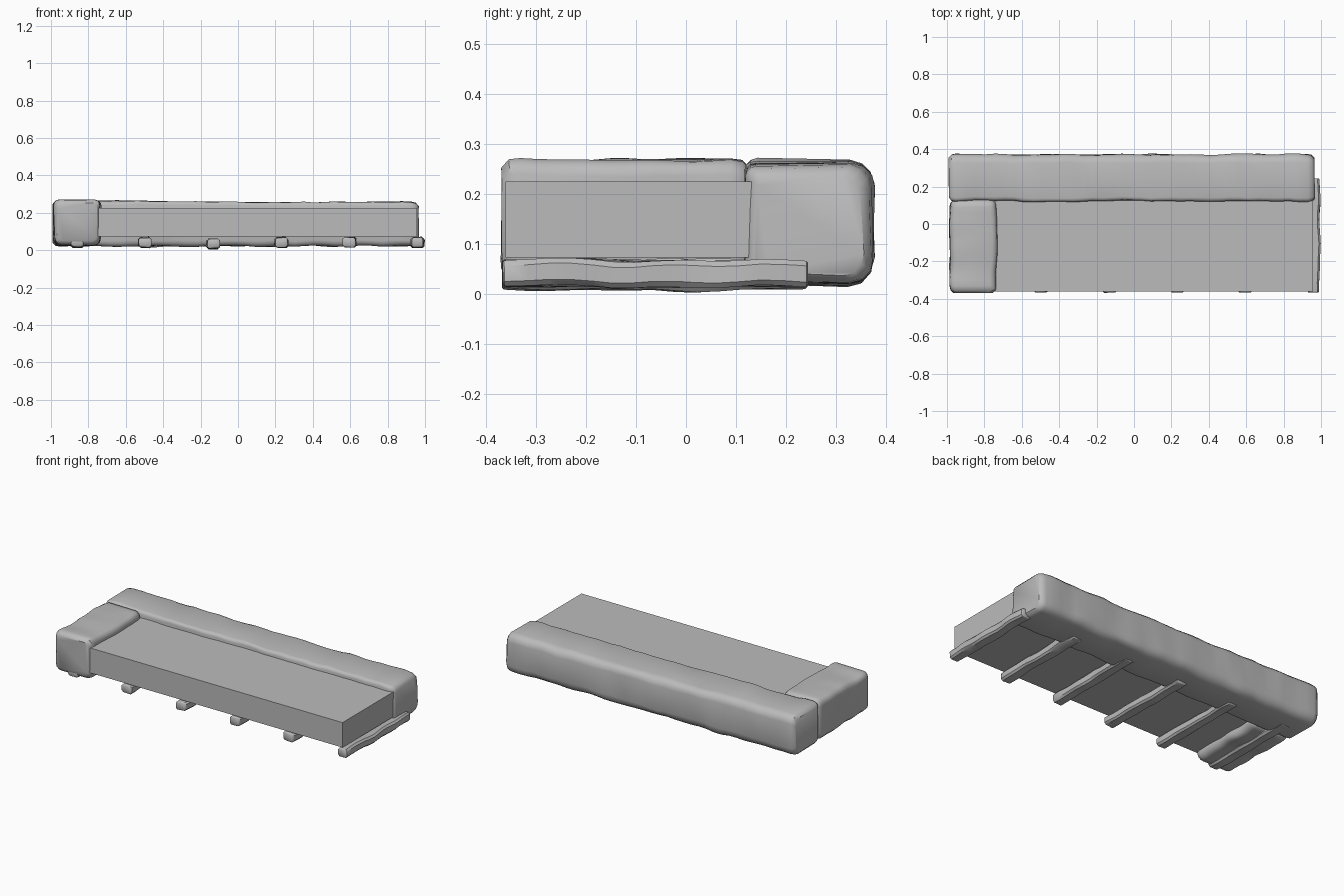
import bpy
import math
from mathutils import Vector, noise

cube = bpy.data.objects.get("Cube")
if cube:
    bpy.data.objects.remove(cube, do_unlink=True)

stone = bpy.data.materials.new("grey_stone")
GREY = (0.5, 0.5, 0.5, 1)
stone.diffuse_color = GREY
stone.use_nodes = True
stone.node_tree.nodes["Principled BSDF"].inputs["Base Color"].default_value = GREY


def finish(name, verts, faces, smooth=True):
    mesh = bpy.data.meshes.new(name)
    mesh.from_pydata(verts, [], faces)
    mesh.materials.append(stone)
    obj = bpy.data.objects.new(name, mesh)
    bpy.context.collection.objects.link(obj)
    if smooth:
        bpy.ops.object.select_all(action="DESELECT")
        obj.select_set(True)
        bpy.context.view_layer.objects.active = obj
        bpy.ops.object.shade_smooth_by_angle(angle=math.radians(40))
    return obj


def rounded_section(w, h, radii, steps):
    """Rounded rectangle about the origin; radii run from +u+v anticlockwise."""
    points = []
    for i, (su, sv) in enumerate([(1, 1), (-1, 1), (-1, -1), (1, -1)]):
        r = radii[i]
        for k in range(steps + 1):
            a = math.radians(90 * (i + k / steps))
            points.append((su * (w / 2 - r) + r * math.cos(a),
                           sv * (h / 2 - r) + r * math.sin(a)))
    return points


def rough_block(name, axis, low, high, radii, rings, rough, end_cap,
                steps=3, shape=None):
    """Loft a worn rounded bar between two corners along axis x or y."""
    low, high = Vector(low), Vector(high)
    mid, size = (low + high) / 2, high - low
    along, across = (0, 1) if axis == "x" else (1, 0)
    section = rounded_section(size[across], size.z, radii, steps)
    n = len(section)
    # Small rings at both ends round off the tips
    stations = [(0, 1 - end_cap * 1.5 / size.z), (end_cap * 0.6, 0.97)]
    for i in range(rings + 1):
        t = end_cap * 1.5 + (size[along] - end_cap * 3) * i / rings
        stations.append((t, 1))
    stations += [(size[along] - t, s) for t, s in reversed(stations[:2])]
    verts = []
    for t, s in stations:
        for u, v in section:
            p = Vector((0, 0, mid.z + v * s))
            p[along] = low[along] + t
            p[across] = mid[across] + u * s
            wear = noise.noise_vector(p * 9) * rough
            wear[along] *= 0.4
            p += wear
            if shape:
                p = shape(p)
            verts.append(p)
    faces = []
    for r in range(len(stations) - 1):
        for k in range(n):
            a, b = r * n + k, r * n + (k + 1) % n
            face = (a, b, b + n, a + n)
            faces.append(face if axis == "x" else face[::-1])
    first = list(range(n))
    last = [len(verts) - n + k for k in range(n)]
    faces += [first[::-1], last] if axis == "x" else [first, last[::-1]]
    return finish(name, verts, faces)


# Flat bed slab
x0, x1, y0, y1, z0, z1 = -0.8, 0.957, -0.36, 0.14, 0.073, 0.225
corners = [(x, y, z) for x in (x0, x1) for y in (y0, y1) for z in (z0, z1)]
finish("bed_slab", corners,
       [(0, 1, 3, 2), (4, 6, 7, 5), (0, 4, 5, 1),
        (2, 3, 7, 6), (0, 2, 6, 4), (1, 5, 7, 3)], smooth=False)


# Long rear bolster, slightly taller at its right end
def taper(p):
    p.z += 0.012 * max(0, -p.x) * (p.z > 0.15)
    return p


rough_block("rear_bolster", "x", (-0.99, 0.122, 0.021), (0.966, 0.372, 0.257),
            (0.045, 0.02, 0.03, 0.05), 36, 0.009, 0.025, shape=taper)

# Short end bolster at the right
rough_block("end_bolster", "y", (-0.985, -0.368, 0.028), (-0.735, 0.128, 0.268),
            (0.03, 0.035, 0.04, 0.035), 14, 0.01, 0.025)

# Rough cross battens under the slab
for i in range(6):
    x = -0.86 + i * 0.364
    drop = 0.008 if i == 2 else 0
    rough_block(f"batten_{i + 1}", "y", (x - 0.034, -0.366, 0.016 - drop),
                (x + 0.034, 0.242, 0.067 - drop),
                (0.01, 0.01, 0.01, 0.01), 14, 0.008, 0.005, steps=1)
